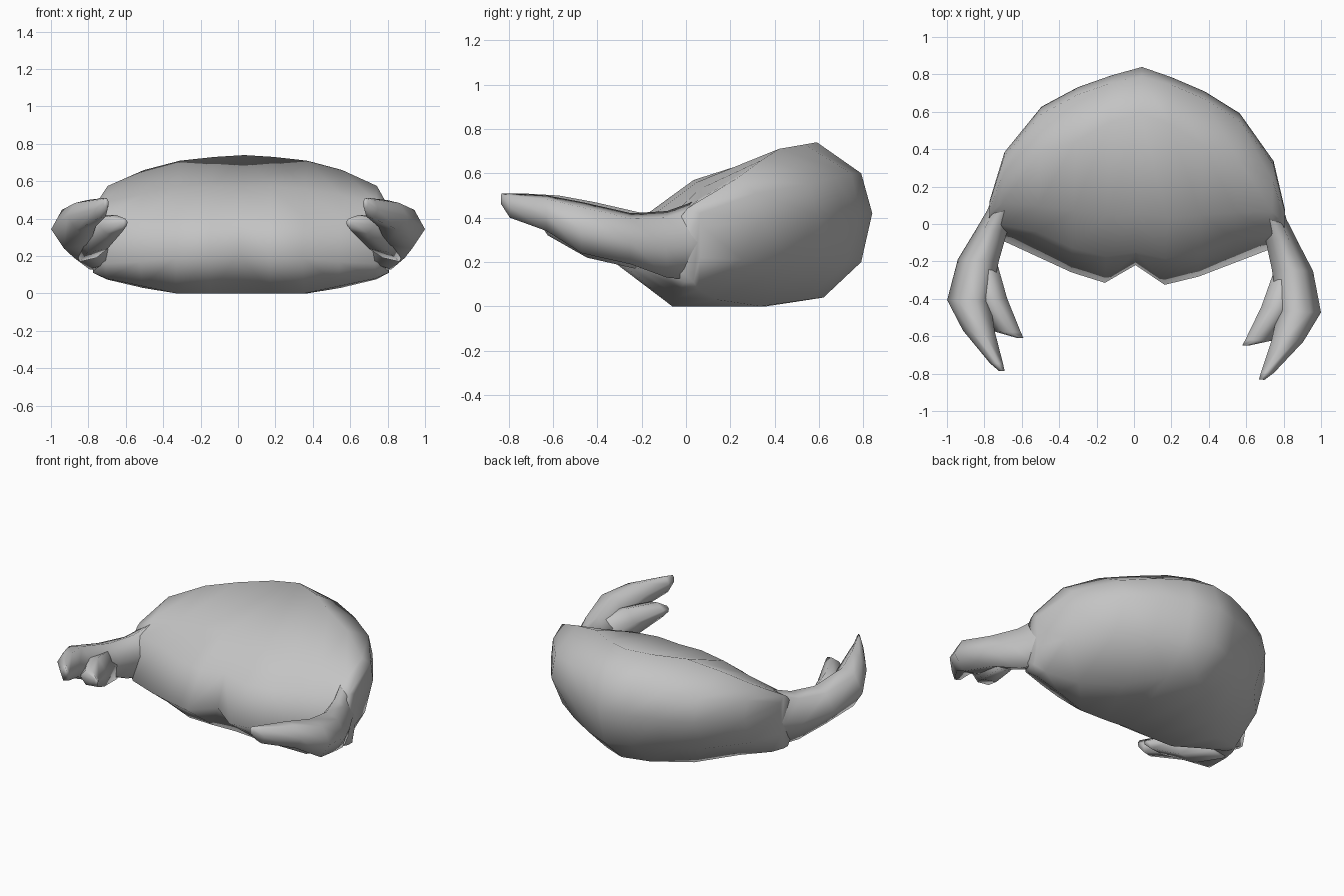
import bpy
import bmesh

cube = bpy.data.objects.get("Cube")
if cube:
    bpy.data.objects.remove(cube, do_unlink=True)

shell_grey = bpy.data.materials.new("shell_grey")
shell_grey.use_nodes = True
shell_grey.diffuse_color = (0.55, 0.55, 0.55, 1)
shell_grey.node_tree.nodes["Principled BSDF"].inputs["Base Color"].default_value = (0.55, 0.55, 0.55, 1)


def loft(name, rings, cap_start=True):
    """Skin closed rings of points, then mirror to the other side."""
    bm = bmesh.new()
    loops = [[bm.verts.new(point) for point in ring] for ring in rings]
    for first, second in zip(loops, loops[1:]):
        count = len(first)
        for i in range(count):
            j = (i + 1) % count
            bm.faces.new((first[i], first[j], second[j], second[i]))
    if cap_start:
        bm.faces.new(loops[0])
    bm.faces.new(loops[-1])
    bmesh.ops.recalc_face_normals(bm, faces=bm.faces[:])
    # an open first ring sits on the mirror plane, so fix outward direction
    outermost = max(bm.faces, key=lambda f: f.calc_center_median().x)
    if outermost.normal.x < 0:
        bmesh.ops.reverse_faces(bm, faces=bm.faces[:])
    mesh = bpy.data.meshes.new(name)
    bm.to_mesh(mesh)
    bm.free()
    mesh.materials.append(shell_grey)
    mesh.shade_smooth()
    obj = bpy.data.objects.new(name, mesh)
    bpy.context.collection.objects.link(obj)
    mirror = obj.modifiers.new("Mirror", "MIRROR")
    mirror.use_clip = True
    obj.rotation_euler.z = -0.033
    obj.location.x = 0.015
    return obj


# Body: cross-sections by x, each (y, z) from back, over crest, down the front, under
sections = {
    0.0: [(.84, .42), (.79, .6), (.59, .74), (.05, .57), (-.15, .43),
          (-.22, .22), (-.04, 0), (.62, .04), (.79, .2)],
    .16: [(.79, .42), (.75, .6), (.54, .73), (.04, .57), (-.18, .41),
          (-.32, .2), (-.05, 0), (.55, .03), (.73, .2)],
    .34: [(.72, .42), (.68, .58), (.43, .71), (.06, .56), (-.14, .41),
          (-.27, .19), (-.05, 0), (.35, 0), (.63, .2)],
    .53: [(.61, .41), (.57, .55), (.36, .66), (.08, .53), (-.06, .41),
          (-.19, .17), (-.02, .04), (.16, .03), (.5, .2)],
    .72: [(.36, .39), (.34, .51), (.25, .575), (.09, .49), (-.03, .42),
          (-.11, .16), (0, .08), (.08, .075), (.28, .21)],
    .79: [(.1, .36), (.09, .42), (.06, .46), (.03, .44), (0, .4),
          (-.02, .18), (.02, .11), (.06, .11), (.09, .22)],
}
loft("body", [[(x, y, z) for y, z in ring] for x, ring in sections.items()],
     cap_start=False)

# Limbs: one rounded outline stretched into a box at each step forward
outline = [(1, .45), (.75, .9), (.35, 1), (0, .6), (.1, .1), (.7, 0)]


def limb(name, steps):
    rings = []
    for y, inner, outer, low, high in steps:
        rings.append([(inner + u * (outer - inner), y, low + v * (high - low))
                      for u, v in outline])
    return loft(name, rings)


# Arm with the long outer finger: (y, inner x, outer x, bottom z, top z)
limb("arm_and_outer_finger", [
    (.28, .6, .72, .24, .5),
    (.05, .66, .8, .12, .47),
    (-.06, .69, .86, .13, .43),
    (-.22, .73, .95, .19, .42),
    (-.44, .77, 1.0, .24, .47),
    (-.6, .74, .91, .34, .5),
    (-.77, .69, .76, .4, .51),
    (-.81, .68, .71, .46, .51),
])

# Short inner finger
limb("inner_finger", [
    (-.2, .75, .9, .17, .38),
    (-.42, .68, .86, .22, .42),
    (-.6, .6, .74, .32, .42),
    (-.63, .585, .62, .36, .4),
])
